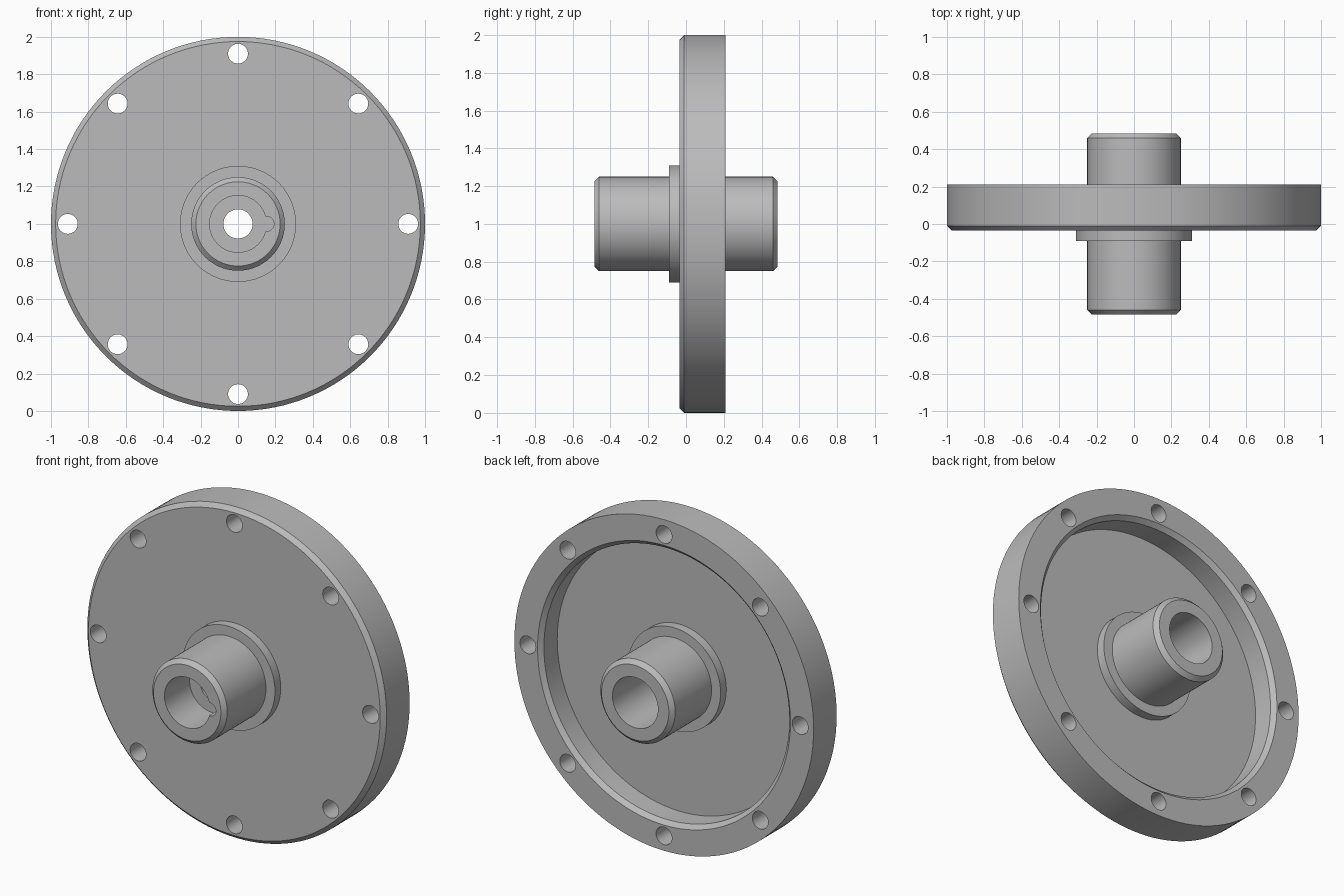
import bpy
import bmesh
from math import cos, sin, pi, radians

cube = bpy.data.objects.get("Cube")
if cube:
    bpy.data.objects.remove(cube, do_unlink=True)

SEGMENTS = 128
CENTRE_Z = 1.0

metal = bpy.data.materials.new("plain grey metal")
metal.use_nodes = True
GREY = (0.5, 0.5, 0.5, 1)
metal.diffuse_color = GREY
metal.node_tree.nodes["Principled BSDF"].inputs["Base Color"].default_value = GREY


def lathe(name, profile, segments=SEGMENTS, x=0.0, z=CENTRE_Z):
    """Spin a closed (radius, y) profile around an axis parallel to y."""
    bm = bmesh.new()
    rings = []
    for r, y in profile:
        if r == 0:
            rings.append([bm.verts.new((x, y, z))] * segments)
        else:
            rings.append([bm.verts.new((x + r * cos(2 * pi * i / segments), y,
                                        z + r * sin(2 * pi * i / segments)))
                          for i in range(segments)])
    for k, a in enumerate(rings):
        b = rings[(k + 1) % len(rings)]
        for i in range(segments):
            j = (i + 1) % segments
            corners = list(dict.fromkeys((a[i], a[j], b[j], b[i])))
            if len(corners) > 2:
                bm.faces.new(corners)
    bmesh.ops.recalc_face_normals(bm, faces=bm.faces)
    mesh = bpy.data.meshes.new(name)
    bm.to_mesh(mesh)
    bm.free()
    mesh.materials.append(metal)
    obj = bpy.data.objects.new(name, mesh)
    bpy.context.collection.objects.link(obj)
    return obj


def cut_cylinder(target, radius, y0, y1, x, z):
    """Subtract a cylinder parallel to y from the target."""
    cutter = lathe("cutter", [(0, y0), (radius, y0), (radius, y1), (0, y1)], 32, x, z)
    cutter.hide_render = True
    mod = target.modifiers.new("cut", 'BOOLEAN')
    mod.operation = 'DIFFERENCE'
    mod.solver = 'EXACT'
    mod.object = cutter
    bpy.context.view_layer.objects.active = target
    bpy.ops.object.modifier_apply(modifier=mod.name)
    bpy.data.objects.remove(cutter, do_unlink=True)


# Main dimensions
HUB, COLLAR, BORE, PASSAGE, BEVEL = 0.25, 0.31, 0.152, 0.078, 0.025
END, FRONT, BACK, FLOOR = 0.485, -0.035, 0.21, 0.058
FRONT_STOP, BACK_STOP = -0.245, 0.03
RECESS = 0.82

# Flange and hub: one turned body, from the front bore round to the back bore
flange = lathe("flange_and_hub", [
    (BORE, -END), (HUB - BEVEL, -END), (HUB, BEVEL - END),
    (HUB, -0.09), (COLLAR, -0.09), (COLLAR, FRONT),
    (1 - BEVEL, FRONT), (1, FRONT + BEVEL), (1, BACK),
    (RECESS + BEVEL, BACK), (RECESS, BACK - BEVEL), (RECESS, FLOOR),
    (COLLAR, FLOOR), (COLLAR, FLOOR + 0.055), (HUB, FLOOR + 0.055),
    (HUB, END - BEVEL), (HUB - BEVEL, END), (BORE, END),
    (BORE, BACK_STOP), (PASSAGE, BACK_STOP),
    (PASSAGE, FRONT_STOP), (BORE, FRONT_STOP)])

# Eight bolt holes through the rim
for i in range(8):
    a = i * pi / 4
    cut_cylinder(flange, 0.053, -0.2, 0.4, 0.91 * cos(a), CENTRE_Z + 0.91 * sin(a))

# Rounded keyway in the front bore
cut_cylinder(flange, 0.04, -0.6, FRONT_STOP + 0.001, BORE, CENTRE_Z)

# Smooth round walls with crisp edges
bpy.ops.object.select_all(action='DESELECT')
flange.select_set(True)
bpy.context.view_layer.objects.active = flange
bpy.ops.object.shade_smooth_by_angle(angle=radians(30))
